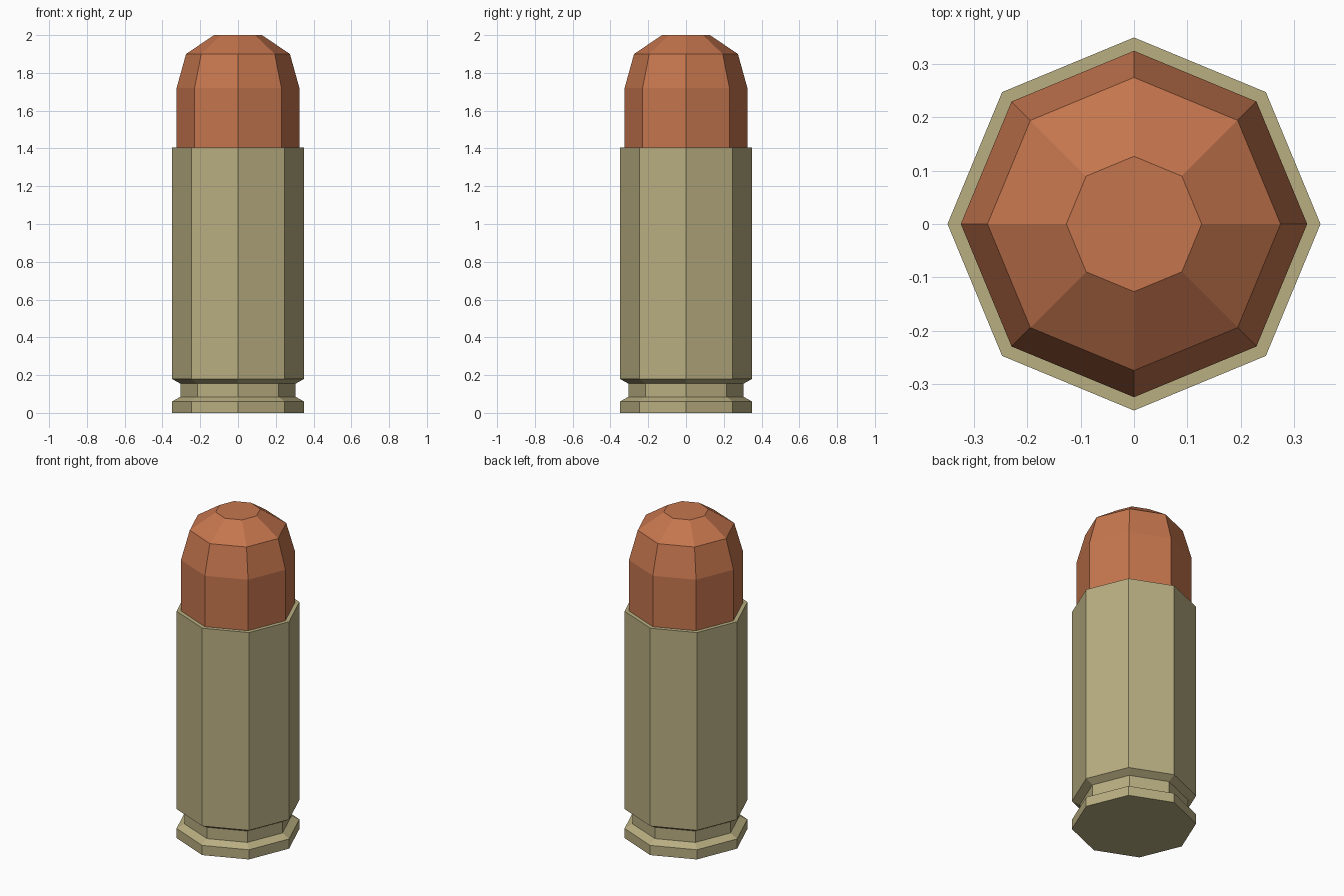
import bpy, bmesh
from math import cos, sin, tau

if "Cube" in bpy.data.objects:
    bpy.data.objects.remove(bpy.data.objects["Cube"])

SIDES = 8

def material(name, rgb):
    m = bpy.data.materials.new(name)
    m.diffuse_color = (*rgb, 1)
    m.use_nodes = True
    m.node_tree.nodes["Principled BSDF"].inputs["Base Color"].default_value = m.diffuse_color
    return m

def lathe(name, profile, mat, cap_bottom=False, cap_top=False):
    """Turn a (radius, z) profile into a flat-faced eight-sided shell."""
    bm = bmesh.new()
    rings = [[bm.verts.new((r * cos(tau * i / SIDES), r * sin(tau * i / SIDES), z))
              for i in range(SIDES)] for r, z in profile]
    for low, high in zip(rings, rings[1:]):
        for i in range(SIDES):
            j = (i + 1) % SIDES
            bm.faces.new((low[i], low[j], high[j], high[i]))
    if cap_bottom:
        bm.faces.new(rings[0][::-1])
    if cap_top:
        bm.faces.new(rings[-1])
    mesh = bpy.data.meshes.new(name)
    bm.to_mesh(mesh)
    bm.free()
    mesh.materials.append(mat)
    obj = bpy.data.objects.new(name, mesh)
    bpy.context.collection.objects.link(obj)
    return obj

brass = material("brass", (0.48, 0.42, 0.22))
copper = material("copper", (0.56, 0.18, 0.076))

# Casing: rim, extractor groove, straight wall and mouth lip
lathe("casing", [(0.35, 0), (0.35, 0.06), (0.305, 0.085), (0.305, 0.155),
                 (0.35, 0.18), (0.35, 1.405), (0.325, 1.405)], brass, cap_bottom=True)

# Bullet: straight shank, tapered nose and flat tip
lathe("bullet", [(0.325, 1.405), (0.325, 1.72), (0.275, 1.90), (0.127, 2.0)],
      copper, cap_top=True)
